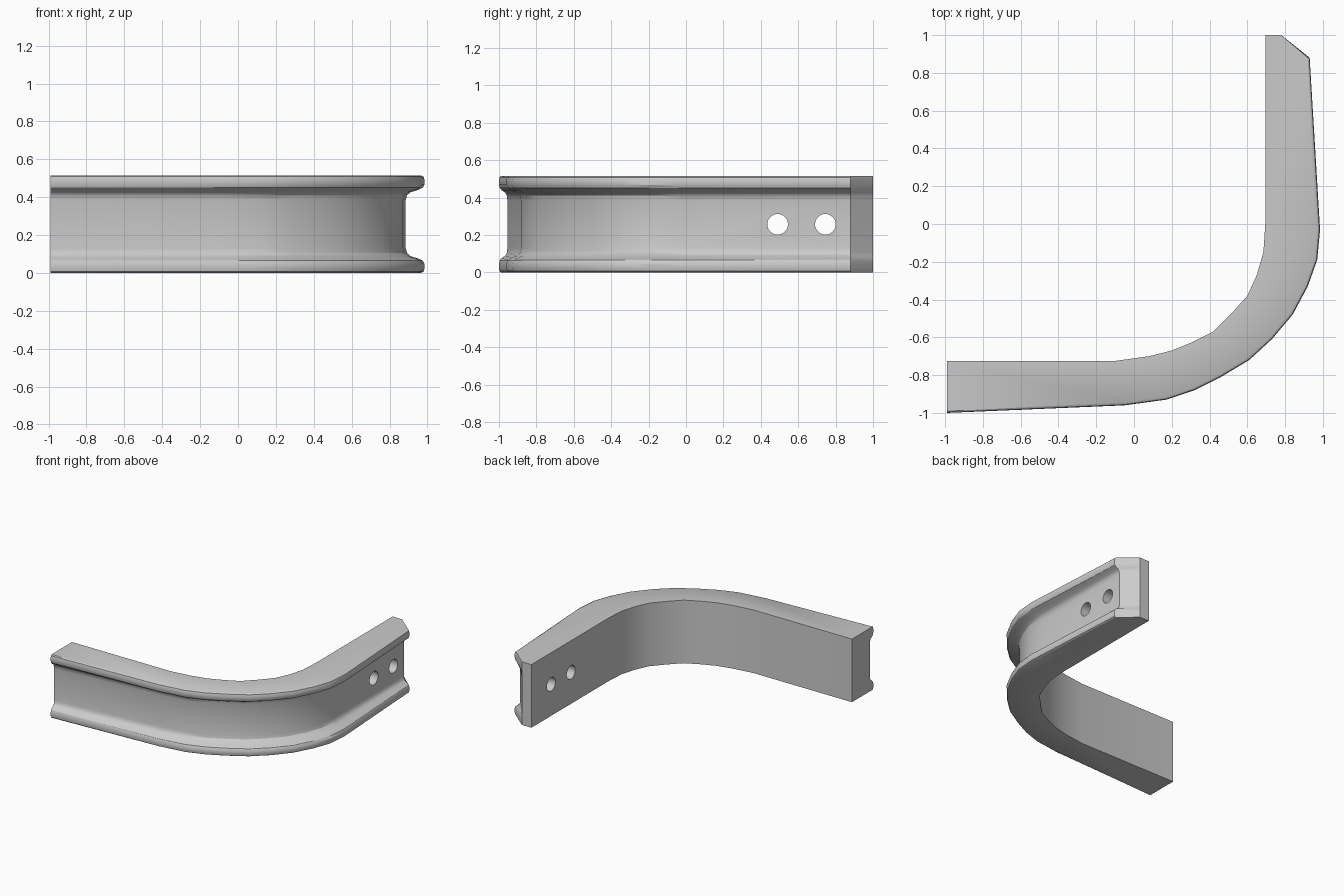
import bpy, bmesh, math
from mathutils import Vector

old = bpy.data.objects.get("Cube")
if old:
    bpy.data.objects.remove(old, do_unlink=True)

HEIGHT = 0.515

grey = bpy.data.materials.new("plain grey")
grey.use_nodes = True
colour = (0.6, 0.6, 0.6, 1)
grey.diffuse_color = colour
grey.node_tree.nodes["Principled BSDF"].inputs["Base Color"].default_value = colour

# Paired plan stations along the bend, plus the depth of the channel at each
outer = [(-.99, -1), (-.05, -.96), (.17, -.93), (.32, -.88), (.46, -.81), (.61, -.72), (.73, -.61),
         (.84, -.48), (.92, -.33), (.97, -.19), (.985, -.03), (.93, .88), (.78, 1)]
inner = [(-.99, -.725), (-.1, -.725), (.08, -.7), (.2, -.67), (.31, -.625), (.42, -.57), (.51, -.48),
         (.6, -.38), (.65, -.27), (.685, -.15), (.695, 0), (.695, .88), (.695, 1)]
depth = [.045, .08, .085, .09, .095] + [.1] * 6 + [.05, 0]

# Upper half of the rounded lip: (share of channel depth, height)
lip = [(.8, HEIGHT), (.95, .508), (1, .492), (1, .467), (.9, .45), (.65, .438),
       (.25, .426), (.07, .41), (0, .385)]
profile = lip + [(f, HEIGHT - z) for f, z in reversed(lip)]

# Bent rail: sweep the channelled section along the stations
bm = bmesh.new()
rings = []
for o, i, d in zip(outer, inner, depth):
    o, i = Vector(o), Vector(i)
    inward = (i - o).normalized()
    ring = [bm.verts.new((*i, HEIGHT))]
    for f, z in profile:
        ring.append(bm.verts.new((*(o + inward * d * (1 - f)), z)))
    ring.append(bm.verts.new((*i, 0)))
    rings.append(ring)
n = len(rings[0])
for a, b in zip(rings, rings[1:]):
    for k in range(n):
        m = (k + 1) % n
        bm.faces.new((a[k], a[m], b[m], b[k]))
bm.faces.new(rings[0])
bm.faces.new(rings[-1])
bmesh.ops.recalc_face_normals(bm, faces=bm.faces)
mesh = bpy.data.meshes.new("bent_rail")
bm.to_mesh(mesh)
bm.free()
mesh.materials.append(grey)
rail = bpy.data.objects.new("bent_rail", mesh)
bpy.context.collection.objects.link(rail)

# Two bolt holes through the web of the side arm
for y in (.49, .745):
    bpy.ops.mesh.primitive_cylinder_add(vertices=32, radius=.055, depth=.6,
                                        location=(.8, y, .257), rotation=(0, math.pi / 2, 0))
    cutter = bpy.context.object
    cutter.name = "hole_cutter"
    cutter.hide_render = True
    cutter.data.materials.append(grey)
    cut = rail.modifiers.new("bolt_hole", 'BOOLEAN')
    cut.operation = 'DIFFERENCE'
    cut.solver = 'EXACT'
    cut.object = cutter
    bpy.context.view_layer.objects.active = rail
    bpy.ops.object.modifier_apply(modifier=cut.name)
    bpy.data.objects.remove(cutter, do_unlink=True)

bpy.ops.object.select_all(action='DESELECT')
rail.select_set(True)
bpy.context.view_layer.objects.active = rail
bpy.ops.object.shade_smooth_by_angle(angle=math.radians(30))
